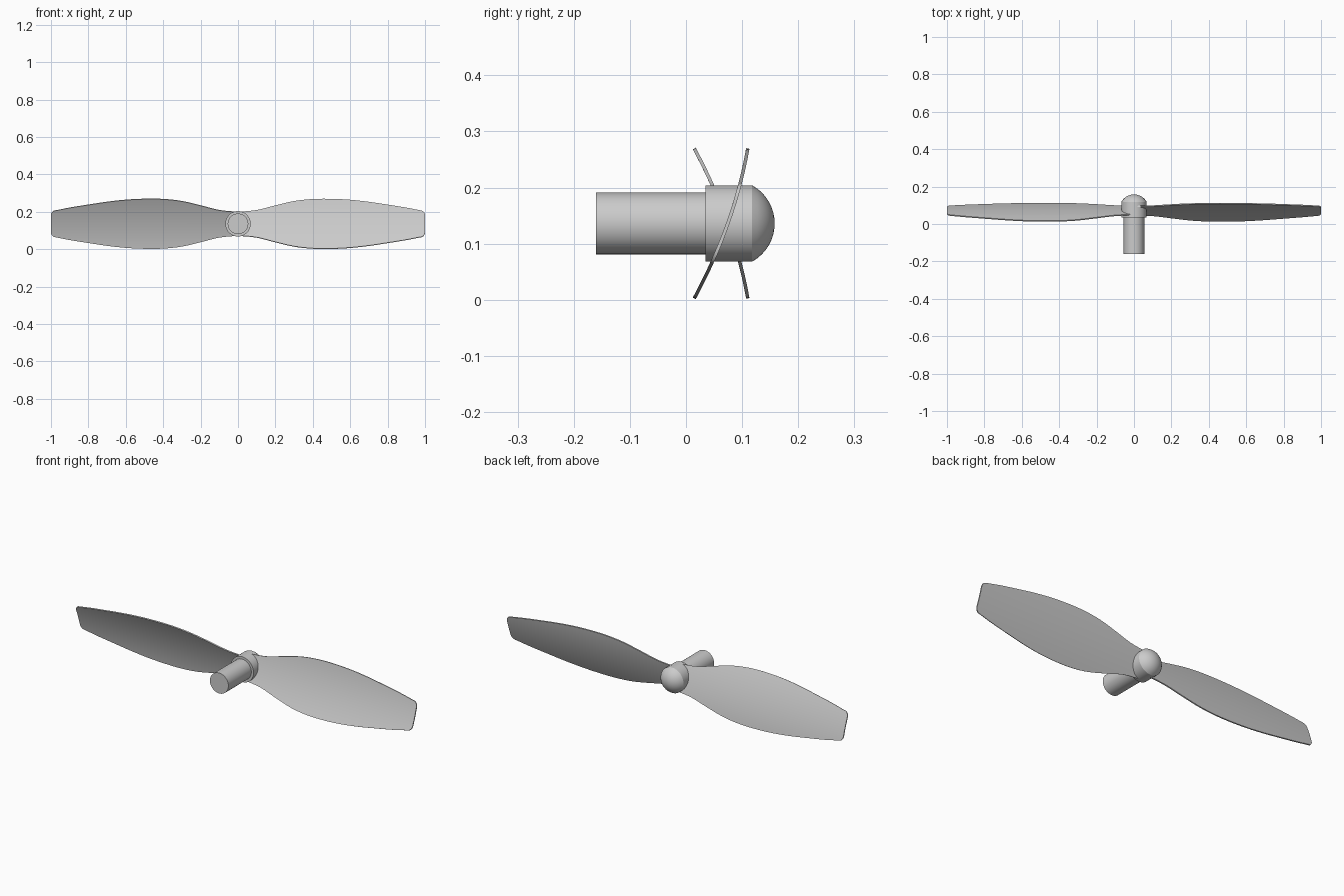
import bpy, bmesh
from math import sin, cos, pi, sqrt

AXIS_Z = 0.136      # height of the spin axis
SIDES = 48

cube = bpy.data.objects.get("Cube")
if cube:
    bpy.data.objects.remove(cube, do_unlink=True)

grey = bpy.data.materials.new("light grey")
grey.use_nodes = True
colour = (0.6, 0.6, 0.6, 1)
grey.diffuse_color = colour
grey.node_tree.nodes["Principled BSDF"].inputs["Base Color"].default_value = colour


def finish(name, bm):
    bmesh.ops.recalc_face_normals(bm, faces=bm.faces)
    mesh = bpy.data.meshes.new(name)
    bm.to_mesh(mesh)
    bm.free()
    mesh.materials.append(grey)
    obj = bpy.data.objects.new(name, mesh)
    bpy.context.collection.objects.link(obj)
    obj.location.z = AXIS_Z
    bpy.ops.object.select_all(action='DESELECT')
    obj.select_set(True)
    bpy.context.view_layer.objects.active = obj
    bpy.ops.object.shade_smooth_by_angle(angle=0.5)
    return obj


def lathe(name, profile):
    """Turn (y, radius) points around the y axis."""
    bm = bmesh.new()
    verts = [bm.verts.new((r, y, 0)) for y, r in profile]
    edges = [bm.edges.new(pair) for pair in zip(verts, verts[1:])]
    bmesh.ops.spin(bm, geom=verts + edges, cent=(0, 0, 0), axis=(0, 1, 0),
                   angle=2 * pi, steps=SIDES)
    bmesh.ops.remove_doubles(bm, verts=bm.verts, dist=0.0001)
    return finish(name, bm)


# Shaft
lathe("shaft", [(-0.16, 0), (-0.16, 0.055), (0.04, 0.055)])

# Hub with a spherical cap for a nose
hub_r, rim, nose = 0.068, 0.118, 0.158
cap = nose - rim
ball = (hub_r ** 2 + cap ** 2) / (2 * cap)
dome = []
for i in range(9):
    y = nose - cap * (1 - i / 8) ** 2
    dome.append((y, sqrt(max(0, ball ** 2 - (y - nose + ball) ** 2))))
lathe("hub", [(0.035, 0), (0.035, hub_r), (rim, hub_r)] + dome)

# Blade half-widths at even steps from axis to tip
WIDTHS = [.064, .073, .098, .121, .132, .133, .128, .117, .102, .086, .068]


def half_width(x):
    last = len(WIDTHS) - 1
    i = min(int(x * last), last - 1)
    t = x * last - i
    a, b, c, d = [WIDTHS[min(max(k, 0), last)] for k in range(i - 1, i + 3)]
    return b + t / 2 * (c - a + t * (2 * a - 5 * b + 4 * c - d + t * (3 * (b - c) + d - a)))


def camber(z):
    """Pitched, slightly bowed sheet."""
    s = z / 0.266
    return 0.0625 + 0.095 * s + 0.012 * (1 - 4 * s * s)


def blade(name, turn):
    corner = 0.026
    stations = [(x, half_width(x)) for x in [(1 - corner) * i / 36 for i in range(37)]]
    base = stations[-1][1]
    for k in range(1, 7):
        a = k / 6 * pi / 2
        stations.append((1 - corner + corner * sin(a), base - corner * (1 - cos(a))))
    bm = bmesh.new()
    rows = []
    for x, h in stations:
        heights = [h * (j / 8 - 1) for j in range(17)]
        rows.append([bm.verts.new((x, camber(z), z)) for z in heights])
    for r0, r1 in zip(rows, rows[1:]):
        for j in range(16):
            bm.faces.new((r0[j], r1[j], r1[j + 1], r0[j + 1]))
    obj = finish(name, bm)
    obj.rotation_euler.y = turn
    thick = obj.modifiers.new("thickness", 'SOLIDIFY')
    thick.thickness = 0.006
    thick.offset = 0
    # keep the rim of the sheet crisp
    split = obj.modifiers.new("crisp rim", 'EDGE_SPLIT')
    split.split_angle = 0.7


# Two opposite blades
blade("left_blade", 0)
blade("right_blade", pi)
